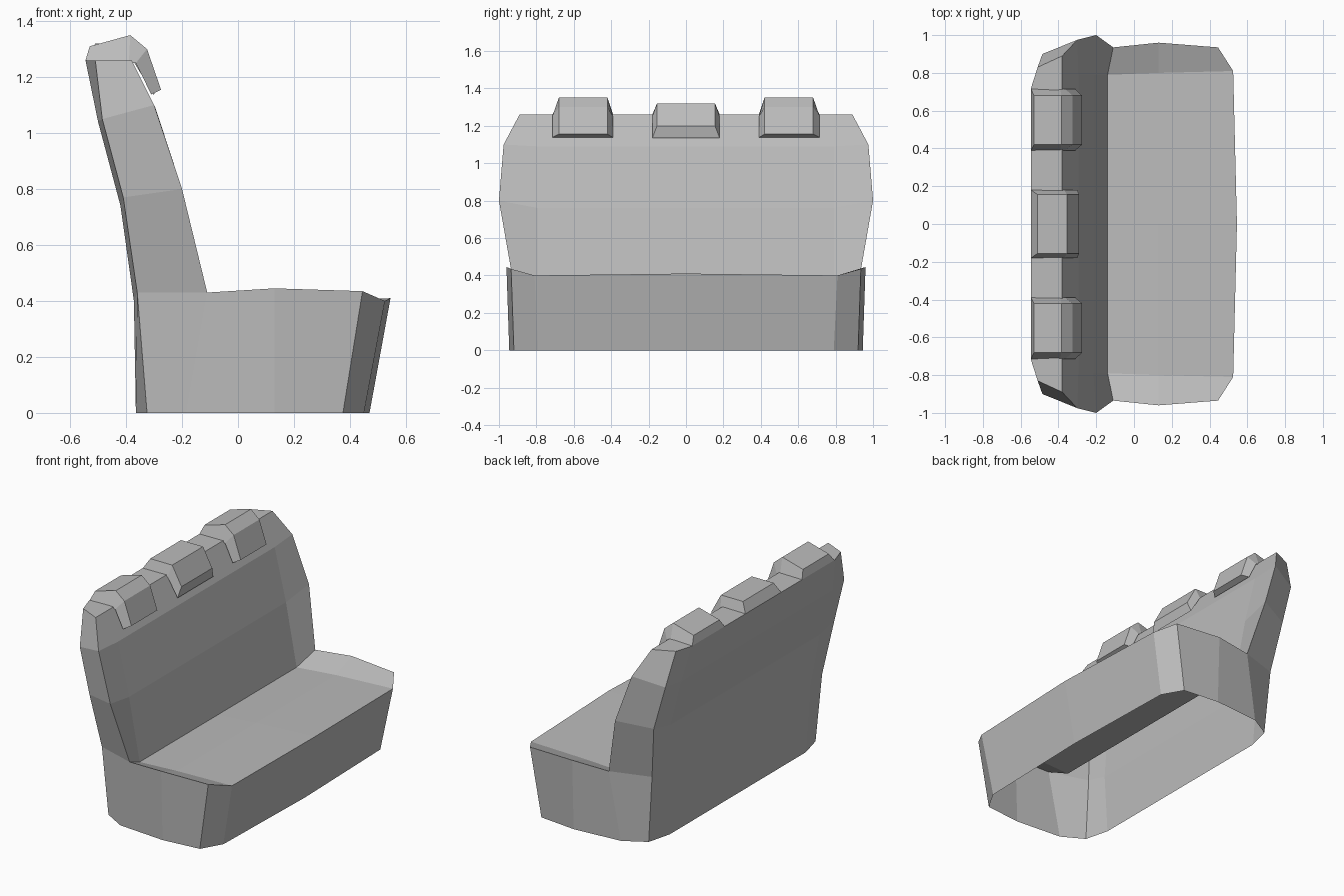
import bpy, bmesh

cube = bpy.data.objects.get("Cube")
if cube:
    bpy.data.objects.remove(cube, do_unlink=True)

grey = bpy.data.materials.new("seat_grey")
grey.use_nodes = True
colour = (0.5, 0.5, 0.5, 1)
grey.diffuse_color = colour
grey.node_tree.nodes["Principled BSDF"].inputs["Base Color"].default_value = colour


def mirrored(half):
    """Complete a half row (y >= 0, outer or front first) across y = 0."""
    return half + [(x, -y, z) for x, y, z in reversed(half) if y > 0]


def loft(name, rows, closed=False, caps=(), flip=False):
    """Skin rows of equal length with quads, optionally capping some rows."""
    bm = bmesh.new()
    grid = [[bm.verts.new(p) for p in row] for row in rows]
    for low, high in zip(grid, grid[1:]):
        n = len(low)
        for i in range(n if closed else n - 1):
            j = (i + 1) % n
            bm.faces.new((low[i], low[j], high[j], high[i]))
    for i in caps:
        bm.faces.new(grid[i])
    if flip:
        bmesh.ops.reverse_faces(bm, faces=bm.faces)
    mesh = bpy.data.meshes.new(name)
    bm.to_mesh(mesh)
    bm.free()
    mesh.materials.append(grey)
    obj = bpy.data.objects.new(name, mesh)
    bpy.context.collection.objects.link(obj)
    return obj


def ring(half):
    """Closed outline from a half that starts on y = 0."""
    return half + [(x, -y, z) for x, y, z in reversed(half) if y > 0]


# Base shell, open underneath
floor = [(.47, 0, 0), (.45, .79, 0), (.375, .92, 0), (.13, .945, 0),
         (-.185, .92, 0), (-.325, .84, 0), (-.365, .685, 0)]
rim = [(.545, 0, .41), (.525, .81, .4), (.445, .935, .435), (.13, .96, .445),
       (-.11, .935, .43), (-.36, .856, .43), (-.372, .72, .4)]
loft("seat_base", [ring(floor), ring(rim)], closed=True)

# Cushion with raised side edges
cushion = [
    [(-.11, .935, .43), (-.14, .79, .366), (-.14, 0, .366)],
    [(.13, .96, .445), (.13, .8, .385), (.13, 0, .388)],
    [(.445, .935, .435), (.525, .81, .4), (.545, 0, .41)],
]
loft("seat_cushion", [mirrored(row) for row in cushion], flip=True)

# Backrest: inner front, front side edge, rear side edge, rear panel edge
backrest = [
    [(-.14, .79, .366), (-.11, .935, .43), (-.36, .856, .43), (-.372, .72, .4)],
    [(-.215, .79, .76), (-.2, 1, .8), (-.41, .91, .77), (-.42, .75, .74)],
    [(-.295, .79, 1.09), (-.3, .975, 1.1), (-.485, .9, 1.05), (-.5, .76, 1.04)],
    [(-.38, .72, 1.26), (-.38, .89, 1.26), (-.51, .83, 1.26), (-.545, .72, 1.26)],
]
loft("backrest", [ring(row) for row in backrest], closed=True, caps=(-1,))


# Headrests: a narrow outer skin flaring to a wider edge on the backrest
def headrest(name, outer, edge, y_outer, y_edge):
    rows = [[(x, y, z) for x, z in points] for points, y in (
        (edge, y_edge[0]), (outer, y_outer[0]),
        (outer, y_outer[1]), (edge, y_edge[1]))]
    obj = loft(name, rows)
    bm = bmesh.new()
    bm.from_mesh(obj.data)
    bmesh.ops.holes_fill(bm, edges=[e for e in bm.edges if e.is_boundary])
    # Front and rear ends come from the open boundary
    for f in [f for f in bm.faces if len(f.verts) > 4]:
        bm.faces.remove(f)
    bm.verts.ensure_lookup_table()
    n = len(outer)
    for k in (0, n - 1):
        bm.faces.new([bm.verts[k + r * n] for r in range(4)])
    bmesh.ops.recalc_face_normals(bm, faces=bm.faces)
    bm.to_mesh(obj.data)
    bm.free()


side_outer = [(-.53, 1.31), (-.385, 1.35), (-.325, 1.3), (-.275, 1.155)]
side_edge = [(-.545, 1.26), (-.39, 1.25), (-.365, 1.25), (-.31, 1.138)]
for side, s in (("left", 1), ("right", -1)):
    headrest("headrest_" + side, side_outer, side_edge,
             (s * .42, s * .68), (s * .39, s * .715))
mid_outer = [(-.51, 1.32), (-.355, 1.32), (-.29, 1.2)]
mid_edge = [(-.545, 1.26), (-.37, 1.25), (-.3, 1.135)]
headrest("headrest_middle", mid_outer, mid_edge, (-.155, .155), (-.18, .18))
